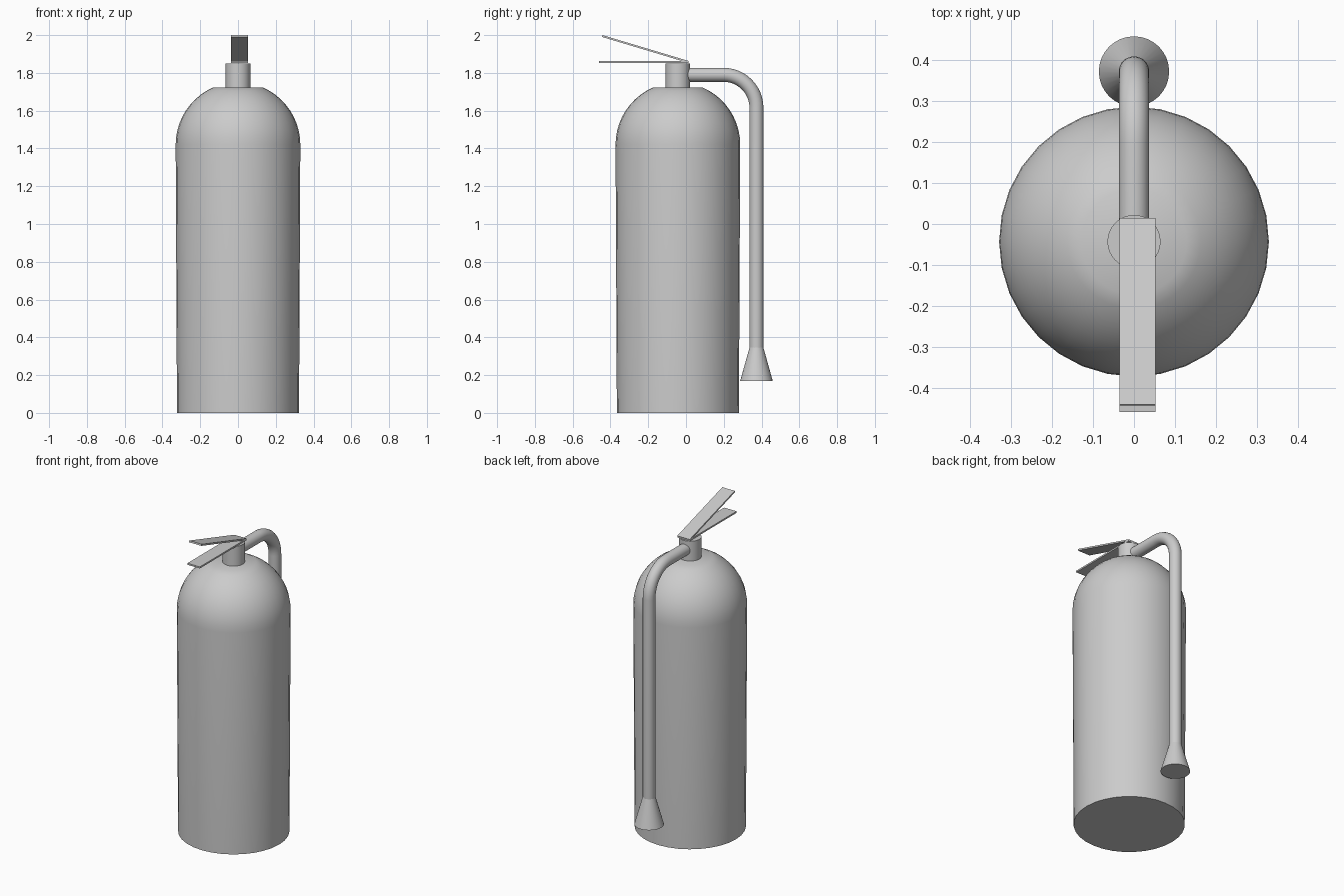
import bpy
import bmesh
from math import sin, cos, pi, atan2, hypot, radians
from mathutils import Matrix, Vector

default = bpy.data.objects.get("Cube")
if default:
    bpy.data.objects.remove(default)

BODY_Y = -0.043
HOSE_Y = 0.373
HOSE_R = 0.037


def finish(name, bm, smooth_angle=None):
    bmesh.ops.recalc_face_normals(bm, faces=bm.faces)
    mesh = bpy.data.meshes.new(name)
    bm.to_mesh(mesh)
    bm.free()
    obj = bpy.data.objects.new(name, mesh)
    bpy.context.collection.objects.link(obj)
    if smooth_angle:
        bpy.ops.object.select_all(action="DESELECT")
        obj.select_set(True)
        bpy.context.view_layer.objects.active = obj
        bpy.ops.object.shade_smooth_by_angle(angle=radians(smooth_angle))
    return obj


def lathe(name, profile, y, sides, smooth_angle):
    """Revolve (radius, z) points about a vertical axis, closing both ends."""
    bm = bmesh.new()
    rings = []
    for r, z in profile:
        rings.append([bm.verts.new((r * cos(2 * pi * i / sides),
                                    y + r * sin(2 * pi * i / sides), z))
                      for i in range(sides)])
    for a, b in zip(rings, rings[1:]):
        for i in range(sides):
            j = (i + 1) % sides
            bm.faces.new((a[i], a[j], b[j], b[i]))
    bm.faces.new(rings[0])
    bm.faces.new(rings[-1])
    return finish(name, bm, smooth_angle)


def lever(name, start, end, thickness=0.01):
    """Flat bar between two (y, z) points."""
    dy, dz = end[0] - start[0], end[1] - start[1]
    centre = Vector((0.008, (start[0] + end[0]) / 2, (start[1] + end[1]) / 2))
    matrix = (Matrix.Translation(centre) @ Matrix.Rotation(atan2(dz, dy), 4, "X")
              @ Matrix.Diagonal((0.088, hypot(dy, dz), thickness, 1)))
    bm = bmesh.new()
    bmesh.ops.create_cube(bm, size=1, matrix=matrix)
    return finish(name, bm)


# Tank with a spherical shoulder cut flat at the top
shoulder_r, shoulder_z = 0.33, 1.42
dome = [(shoulder_r * cos(t), shoulder_z + shoulder_r * sin(t))
        for t in (radians(67) * i / 10 for i in range(11))]
lathe("tank", [(0.323, 0)] + dome, BODY_Y, 32, 40)

# Valve neck
lathe("valve_neck", [(0.065, 1.70), (0.065, 1.85)], BODY_Y, 32, 40)

# Squeeze levers
lever("lower_lever", (0.013, 1.857), (-0.46, 1.857))
lever("upper_lever", (0.013, 1.858), (-0.443, 1.995))

# Hose: out of the neck, round a bend, then straight down
bend, top_z = 0.175, 1.79
path = [(0, 0, top_z)]
for i in range(13):
    t = pi / 2 * i / 12
    path.append((0, HOSE_Y - bend + bend * sin(t), top_z - bend + bend * cos(t)))
path.append((0, HOSE_Y, 0.34))

bm = bmesh.new()
sides = 24
rings = []
for k, p in enumerate(path):
    before, after = path[max(k - 1, 0)], path[min(k + 1, len(path) - 1)]
    angle = pi / 2 * min(max(k - 1, 0), 12) / 12
    outward = Vector((0, sin(angle), cos(angle)))
    rings.append([bm.verts.new(Vector(p) + HOSE_R * (
        Vector((cos(2 * pi * i / sides), 0, 0)) + outward * sin(2 * pi * i / sides)))
        for i in range(sides)])
for a, b in zip(rings, rings[1:]):
    for i in range(sides):
        j = (i + 1) % sides
        bm.faces.new((a[i], a[j], b[j], b[i]))
bm.faces.new(rings[0])
bm.faces.new(rings[-1])
finish("hose", bm, 40)

# Discharge horn at the hose end
lathe("discharge_horn", [(0.086, 0.17), (HOSE_R, 0.345)], HOSE_Y, 32, 40)
